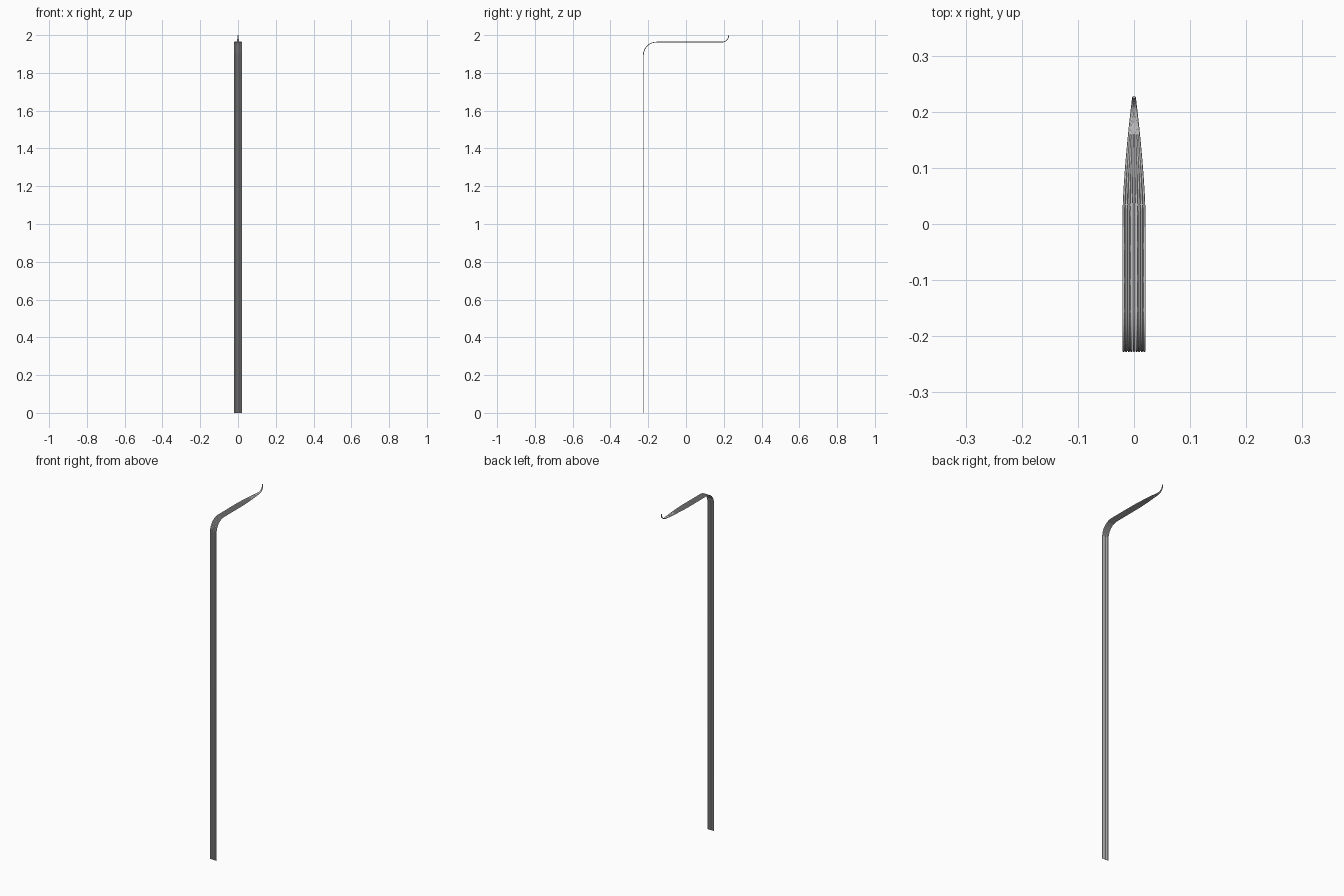
import bpy, math

if "Cube" in bpy.data.objects:
    bpy.data.objects.remove(bpy.data.objects["Cube"])

N = 9            # wires side by side
R = 0.0022       # wire radius
HALF = 0.0186    # half spread of the wire centres


def arc(cy, cz, r, a0, a1, n):
    return [(cy + r * math.cos(math.radians(a0 + (a1 - a0) * i / n)),
             cz + r * math.sin(math.radians(a0 + (a1 - a0) * i / n))) for i in range(n + 1)]


# side profile (y, z): tall post, bend, level arm, upturned tip
path = [(-0.226, 0.0)] + arc(-0.156, 1.893, 0.07, 180, 90, 10)
path += [(y, 1.963) for y in (-0.1, -0.04, 0.02, 0.05, 0.08, 0.11, 0.14, 0.17)]
path += arc(0.191, 1.998, 0.035, -90, 0, 8)
path[-1] = (path[-1][0], 2.0)


def spread(y):
    t = min(max((y - 0.01) / 0.217, 0), 1)
    return 1 - 0.95 * t ** 1.5


# bundle of fine wires converging at the tip
for k in range(N):
    u = -1 + 2 * k / (N - 1)
    cu = bpy.data.curves.new(f"wire_{k + 1}", 'CURVE')
    cu.dimensions = '3D'
    cu.bevel_depth = R
    cu.bevel_resolution = 1
    cu.use_fill_caps = True
    sp = cu.splines.new('POLY')
    sp.points.add(len(path) - 1)
    for p, (y, z) in zip(sp.points, path):
        p.co = (u * HALF * spread(y), y, z, 1)
    ob = bpy.data.objects.new(f"wire_{k + 1}", cu)
    bpy.context.collection.objects.link(ob)
